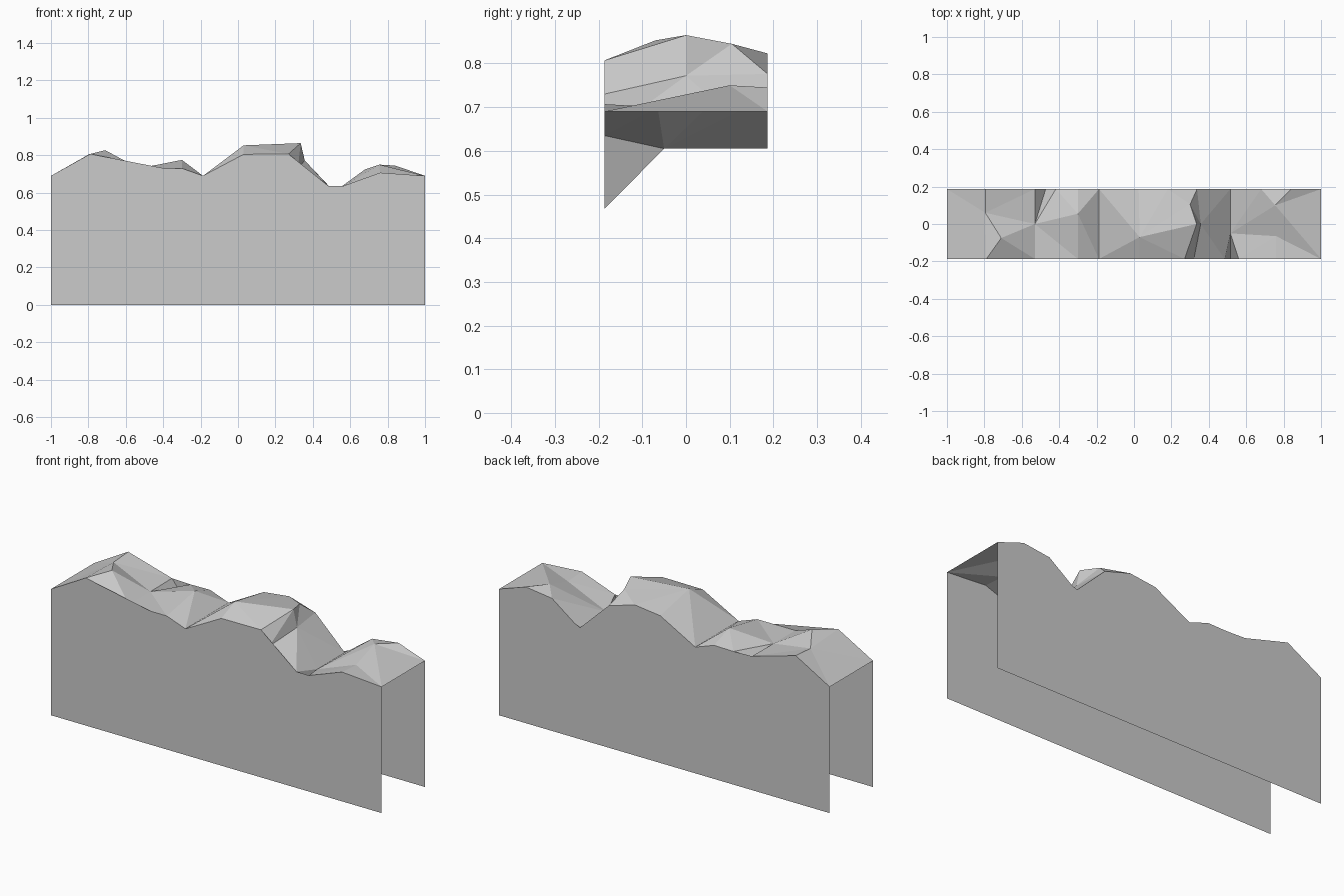
import bpy
import bmesh
from mathutils import Vector
from mathutils.geometry import delaunay_2d_cdt

if "Cube" in bpy.data.objects:
    bpy.data.objects.remove(bpy.data.objects["Cube"], do_unlink=True)

HALF_DEPTH = 0.187

# Skyline of each wall, as (x, z) from right to left
front_skyline = [(-1, .69), (-.79, .807), (-.53, .73), (-.3, .73), (-.187, .69),
                 (.03, .805), (.27, .807), (.32, .73), (.485, .635), (.515, .467),
                 (.56, .635), (.76, .707), (1, .69)]
back_skyline = [(-1, .69), (-.795, .806), (-.53, .732), (-.472, .657), (-.418, .728),
                (-.3, .73), (-.187, .69), (.025, .805), (.18, .823), (.337, .776),
                (.515, .605), (.68, .725), (.84, .745), (1, .69)]

# Crest points between the walls: position, then the skyline points
# and crest points that a crease runs to
crest = {
    "first_peak": ((-.71, -.075, .827), [1, 2], [], ["first_saddle", "first_knoll"]),
    "first_knoll": ((-.795, .06, .797), [], [1], ["first_saddle"]),
    "first_saddle": ((-.53, 0, .73), [2], [2, 3, 4], ["low_peak"]),
    "low_peak": ((-.3, .055, .775), [3], [5, 6], []),
    "broad_shoulder": ((.03, -.07, .853), [5, 6], [6], ["summit"]),
    "summit": ((.335, 0, .865), [6], [], ["summit_knoll", "cliff_foot"]),
    "summit_knoll": ((.3, .105, .845), [], [8, 9], ["cliff_foot"]),
    "cliff_foot": ((.357, 0, .772), [7], [9], []),
    "pass": ((.515, -.05, .605), [8, 9, 10], [10], ["last_terrace"]),
    "last_terrace": ((.76, -.065, .70), [11, 12], [], ["last_peak"]),
    "last_peak": ((.755, .1, .75), [12], [11, 12], []),
}


def make_material(name, colour):
    mat = bpy.data.materials.new(name)
    mat.use_nodes = True
    mat.diffuse_color = colour
    mat.node_tree.nodes["Principled BSDF"].inputs["Base Color"].default_value = colour
    return mat


def make_object(name, bm, mat):
    mesh = bpy.data.meshes.new(name)
    bm.to_mesh(mesh)
    bm.free()
    mesh.materials.append(mat)
    obj = bpy.data.objects.new(name, mesh)
    bpy.context.collection.objects.link(obj)
    return obj


def make_wall(name, skyline, y, mat):
    """One upright sheet from the ground up to its skyline."""
    left, right = skyline[0][0], skyline[-1][0]
    outline = [(left, 0), (right, 0)] + skyline[::-1]
    if y > 0:
        outline.reverse()
    bm = bmesh.new()
    bm.faces.new([bm.verts.new((x, y, z)) for x, z in outline])
    bmesh.ops.triangulate(bm, faces=bm.faces[:])
    return make_object(name, bm, mat)


def make_ridge(name, mat):
    """Faceted top, stretched over both skylines and the crest points."""
    points = [Vector((x, -HALF_DEPTH, z)) for x, z in front_skyline]
    back_start = len(points)
    points += [Vector((x, HALF_DEPTH, z)) for x, z in back_skyline]
    index = {}
    for key, data in crest.items():
        index[key] = len(points)
        points.append(Vector(data[0]))

    # Creases the triangulation must keep, with the valley line across
    creases = [(4, back_start + 6)]
    for key, (_, fronts, backs, others) in crest.items():
        ends = fronts + [back_start + b for b in backs] + [index[o] for o in others]
        creases += [(index[key], end) for end in ends]

    flat = [p.to_2d() for p in points]
    verts, _, faces, origin, _, _ = delaunay_2d_cdt(flat, creases, [], 0, 1e-5)
    bm = bmesh.new()
    made = [bm.verts.new(points[o[0]]) for o in origin]
    for face in faces:
        bm.faces.new([made[i] for i in face])
    bm.normal_update()
    for face in bm.faces:
        if face.normal.z < 0:
            face.normal_flip()
    return make_object(name, bm, mat)


rock = make_material("rock_grey", (.6, .6, .6, 1))
make_wall("front_wall", front_skyline, -HALF_DEPTH, rock)
make_wall("back_wall", back_skyline, HALF_DEPTH, rock)
make_ridge("ridge_top", rock)
